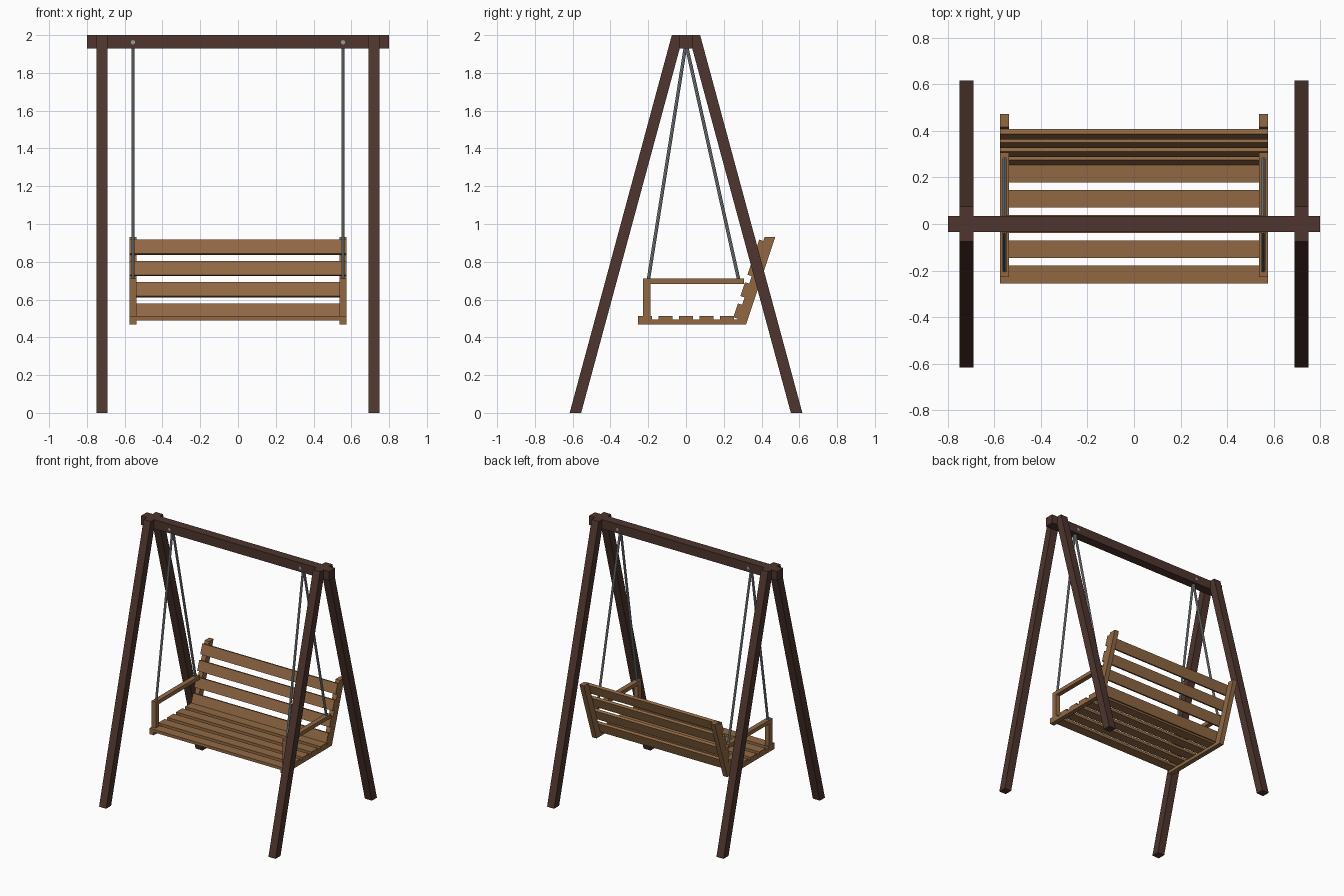
import bpy, bmesh, math
from mathutils import Vector

if "Cube" in bpy.data.objects:
    bpy.data.objects.remove(bpy.data.objects["Cube"])


def srgb(r, g, b):
    f = lambda c: c / 12.92 if c <= 0.04045 else ((c + 0.055) / 1.055) ** 2.4
    return (f(r / 255), f(g / 255), f(b / 255), 1)


def material(name, rgb):
    m = bpy.data.materials.new(name)
    m.diffuse_color = srgb(*rgb)
    m.use_nodes = True
    m.node_tree.nodes["Principled BSDF"].inputs["Base Color"].default_value = m.diffuse_color
    return m


DARK = material("dark brown timber", (78, 53, 46))
WOOD = material("warm brown wood", (145, 105, 68))
METAL = material("grey steel", (150, 156, 158))


def finish(name, bm, mat):
    bmesh.ops.recalc_face_normals(bm, faces=bm.faces)
    me = bpy.data.meshes.new(name)
    bm.to_mesh(me)
    bm.free()
    me.materials.append(mat)
    ob = bpy.data.objects.new(name, me)
    bpy.context.collection.objects.link(ob)
    return ob


def extrude_x(name, profile, x0, x1, mat):
    """Extrude a (y, z) profile along x."""
    bm = bmesh.new()
    face = bm.faces.new([bm.verts.new((x0, y, z)) for y, z in profile])
    ext = bmesh.ops.extrude_face_region(bm, geom=[face])
    verts = [v for v in ext["geom"] if isinstance(v, bmesh.types.BMVert)]
    bmesh.ops.translate(bm, verts=verts, vec=(x1 - x0, 0, 0))
    return finish(name, bm, mat)


def box(name, x0, x1, y0, y1, z0, z1, mat):
    return extrude_x(name, [(y0, z0), (y1, z0), (y1, z1), (y0, z1)], x0, x1, mat)


def rod(name, a, b, r, mat, sides=8):
    a, b = Vector(a), Vector(b)
    d = b - a
    bm = bmesh.new()
    bmesh.ops.create_cone(bm, cap_ends=True, segments=sides, radius1=r, radius2=r, depth=d.length)
    bm.transform(d.to_track_quat('Z', 'Y').to_matrix().to_4x4())
    bmesh.ops.translate(bm, verts=bm.verts, vec=(a + b) / 2)
    return finish(name, bm, mat)


# Top beam
box("top_beam", -0.80, 0.80, -0.035, 0.035, 1.93, 2.0, DARK)

for s, side in ((-1, "left"), (1, "right")):
    # A-frame legs
    for t, end in ((-1, "front"), (1, "back")):
        prof = [(t * 0.555, 0), (t * 0.616, 0), (t * 0.075, 2.0), (t * 0.014, 2.0)]
        extrude_x(f"{end}_leg_{side}", prof, s * 0.69, s * 0.75, DARK)

    # Hanging rods and the bolt through the beam
    x = s * 0.556
    rod(f"front_hanger_{side}", (x, -0.002, 1.945), (x, -0.2, 0.70), 0.009, METAL)
    rod(f"back_hanger_{side}", (x, 0.002, 1.945), (x, 0.28, 0.70), 0.009, METAL)
    rod(f"beam_bolt_{side}", (x, -0.039, 1.962), (x, 0.039, 1.962), 0.012, METAL)

    # Seat side frame: rail, arm post, armrest, leaning back post
    xi, xo = s * 0.538, s * 0.575
    box(f"seat_rail_{side}", xi, xo, -0.255, 0.315, 0.467, 0.495, WOOD)
    box(f"arm_post_{side}", xi, xo, -0.228, -0.188, 0.49, 0.685, WOOD)
    box(f"armrest_{side}", xi, xo, -0.228, 0.308, 0.683, 0.712, WOOD)
    extrude_x(f"back_post_{side}",
              [(0.262, 0.467), (0.318, 0.467), (0.472, 0.93), (0.416, 0.93)], xi, xo, WOOD)

# Seat slats
for i in range(5):
    y = -0.217 + i * 0.1085
    box(f"seat_slat_{i + 1}", -0.575, 0.575, y - 0.038, y + 0.038, 0.49, 0.512, WOOD)

# Back slats, lying on the front of the leaning posts
lean = math.atan(0.333)
up = Vector((math.sin(lean), math.cos(lean)))
out = Vector((-math.cos(lean), math.sin(lean)))
for i in range(4):
    z = 0.499 + i * 0.1125
    base = Vector((0.262 + (z - 0.467) * 0.333, z))
    p = [base, base + up * 0.077, base + up * 0.077 + out * 0.023, base + out * 0.023]
    extrude_x(f"back_slat_{i + 1}", [tuple(v) for v in p], -0.575, 0.575, WOOD)
